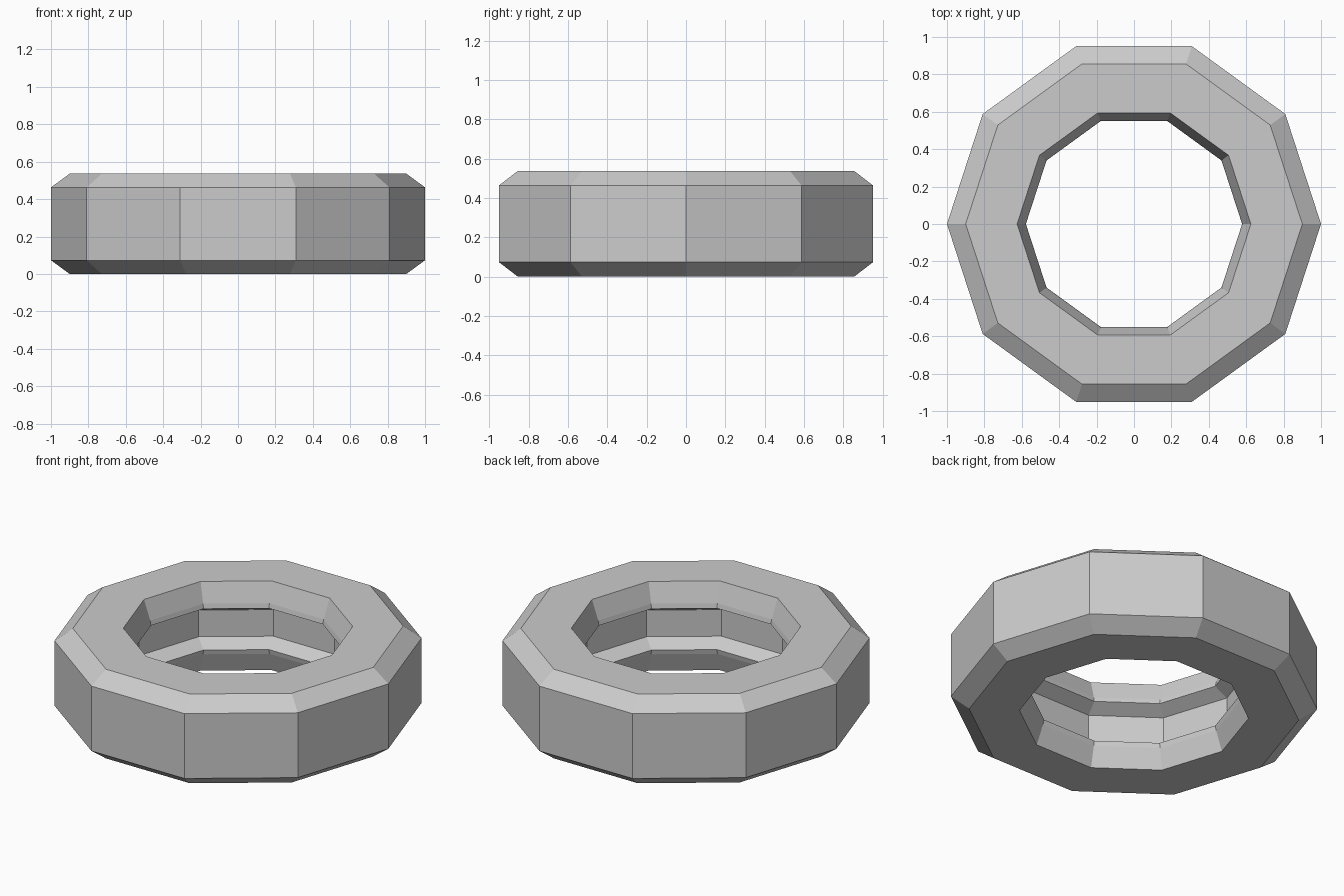
import bpy, bmesh, math

if "Cube" in bpy.data.objects:
    bpy.data.objects.remove(bpy.data.objects["Cube"])

SIDES = 10
MID = 0.268

# Upper half of the cross-section (radius, height), outer wall to inner groove
upper = [(1.0, 0.463), (0.90, 0.536), (0.625, 0.536),
         (0.584, 0.42), (0.578, 0.392), (0.66, 0.348)]
# Mirror it about mid-height to close the loop
profile = upper + [(r, 2 * MID - z) for r, z in reversed(upper)]

# Sweep the cross-section around z
bm = bmesh.new()
rings = []
for i in range(SIDES):
    a = 2 * math.pi * i / SIDES
    rings.append([bm.verts.new((r * math.cos(a), r * math.sin(a), z))
                  for r, z in profile])
n = len(profile)
for i in range(SIDES):
    cur, nxt = rings[i], rings[(i + 1) % SIDES]
    for j in range(n):
        k = (j + 1) % n
        bm.faces.new((cur[j], nxt[j], nxt[k], cur[k]))
bmesh.ops.recalc_face_normals(bm, faces=bm.faces)

mesh = bpy.data.meshes.new("grooved_ring")
bm.to_mesh(mesh)
bm.free()
bpy.context.collection.objects.link(bpy.data.objects.new("grooved_ring", mesh))
